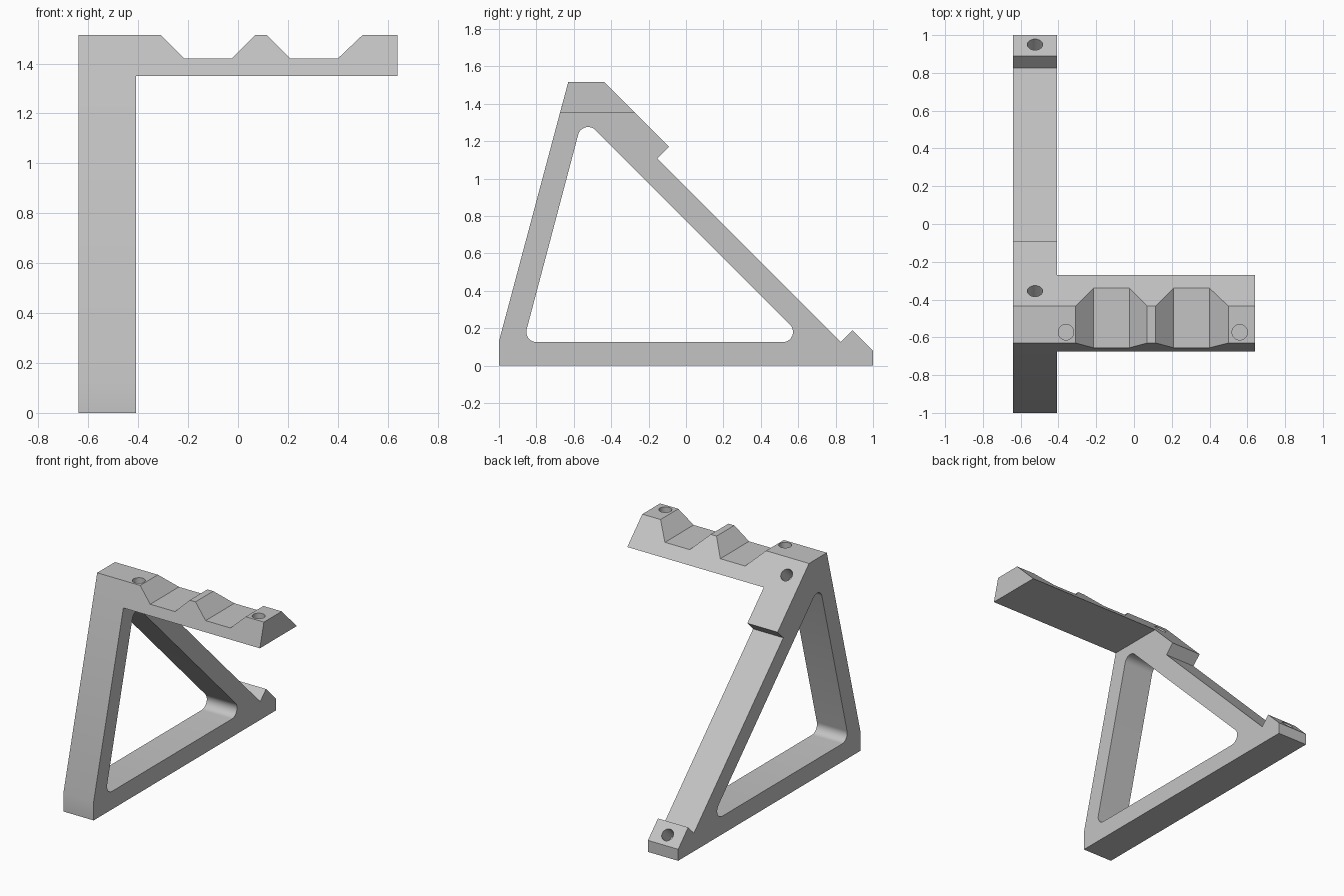
import bpy, bmesh, math
from mathutils import Vector

cube = bpy.data.objects.get("Cube")
if cube:
    bpy.data.objects.remove(cube, do_unlink=True)

TOP, LEFT, INNER, RIGHT = 1.515, -0.64, -0.408, 0.64

grey = bpy.data.materials.new("light grey")
grey.use_nodes = True
grey.diffuse_color = (0.55, 0.55, 0.55, 1)
grey.node_tree.nodes["Principled BSDF"].inputs["Base Color"].default_value = grey.diffuse_color


def loft(name, near, far):
    """Solid between two matching loops of points."""
    bm = bmesh.new()
    a = [bm.verts.new(p) for p in near]
    b = [bm.verts.new(p) for p in far]
    bm.faces.new(a)
    bm.faces.new(b[::-1])
    for i in range(len(a)):
        j = (i + 1) % len(a)
        bm.faces.new((a[i], b[i], b[j], a[j]))
    bmesh.ops.recalc_face_normals(bm, faces=bm.faces)
    mesh = bpy.data.meshes.new(name)
    bm.to_mesh(mesh)
    bm.free()
    mesh.materials.append(grey)
    obj = bpy.data.objects.new(name, mesh)
    bpy.context.collection.objects.link(obj)
    return obj


def side_prism(name, profile, x0, x1):
    return loft(name, [(x0, y, z) for y, z in profile], [(x1, y, z) for y, z in profile])


def rounded(corners, radius, steps=10):
    """Replace each corner of a convex outline with an arc."""
    points = []
    for i, c in enumerate(corners):
        c = Vector(c)
        u = (Vector(corners[i - 1]) - c).normalized()
        v = (Vector(corners[(i + 1) % len(corners)]) - c).normalized()
        half = u.angle(v) / 2
        centre = c + (u + v).normalized() * radius / math.sin(half)
        start = c + u * radius / math.tan(half) - centre
        end = c + v * radius / math.tan(half) - centre
        sweep = start.angle(end)
        for k in range(steps + 1):
            t = k / steps
            points.append(centre + (start * math.sin((1 - t) * sweep)
                                    + end * math.sin(t * sweep)) / math.sin(sweep))
    return points


def cut(obj, cutter):
    cutter.hide_render = True
    mod = obj.modifiers.new("cut", "BOOLEAN")
    mod.operation = "DIFFERENCE"
    mod.solver = "EXACT"
    mod.object = cutter
    bpy.context.view_layer.objects.active = obj
    bpy.ops.object.modifier_apply(modifier=mod.name)
    bpy.data.objects.remove(cutter, do_unlink=True)


def drill(obj, point, direction, radius=0.041, depth=0.11):
    """Blind round hole with its mouth at point, running along direction."""
    d = Vector(direction).normalized()
    p, u = Vector(point), Vector((1, 0, 0))
    v = d.cross(u)
    ring = [(u * math.cos(a) + v * math.sin(a)) * radius
            for a in (math.tau * i / 32 for i in range(32))]
    cut(obj, loft("drill", [p + r - d * 0.05 for r in ring], [p + r + d * depth for r in ring]))


# Triangular side frame with an open, rounded middle
frame = side_prism("side_frame", [
    (-1, 0), (1, 0), (1, 0.08), (0.89, 0.19), (0.827, 0.127), (-0.153, 1.107),
    (-0.09, 1.17), (-0.435, TOP), (-0.63, TOP), (-1, 0.13)], LEFT, INNER)
opening = rounded([(-0.87, 0.125), (0.65, 0.125), (-0.552, 1.327)], 0.055)
cut(frame, side_prism("opening", opening, LEFT - 0.1, INNER + 0.1))

# Mounting holes square to the sloped back
for y, z in ((0.95, 0.13), (-0.355, 1.435)):
    drill(frame, (-0.524, y, z), (0, -1, -1))

# Cradle arm: notched front outline, sheared to the sloping front and back
low, seat = 1.35, 1.42
outline = [(INNER, low), (RIGHT, low), (RIGHT, TOP), (0.5, TOP), (0.4, seat), (0.21, seat),
           (0.115, TOP), (0.07, TOP), (-0.025, seat), (-0.215, seat), (-0.31, TOP), (INNER, TOP)]
arm = loft("cradle_arm",
           [(x, -0.63 - (TOP - z) * 0.267, z) for x, z in outline],
           [(x, -0.435 + (TOP - z), z) for x, z in outline])

# Screw holes in the arm top
for x in (-0.36, 0.56):
    drill(arm, (x, -0.573, TOP), (0, 0, -1), depth=0.1)

# Smooth the curves, keep the edges crisp
for obj in (frame, arm):
    bpy.ops.object.select_all(action="DESELECT")
    obj.select_set(True)
    bpy.context.view_layer.objects.active = obj
    bpy.ops.object.shade_smooth_by_angle(angle=math.radians(30))
